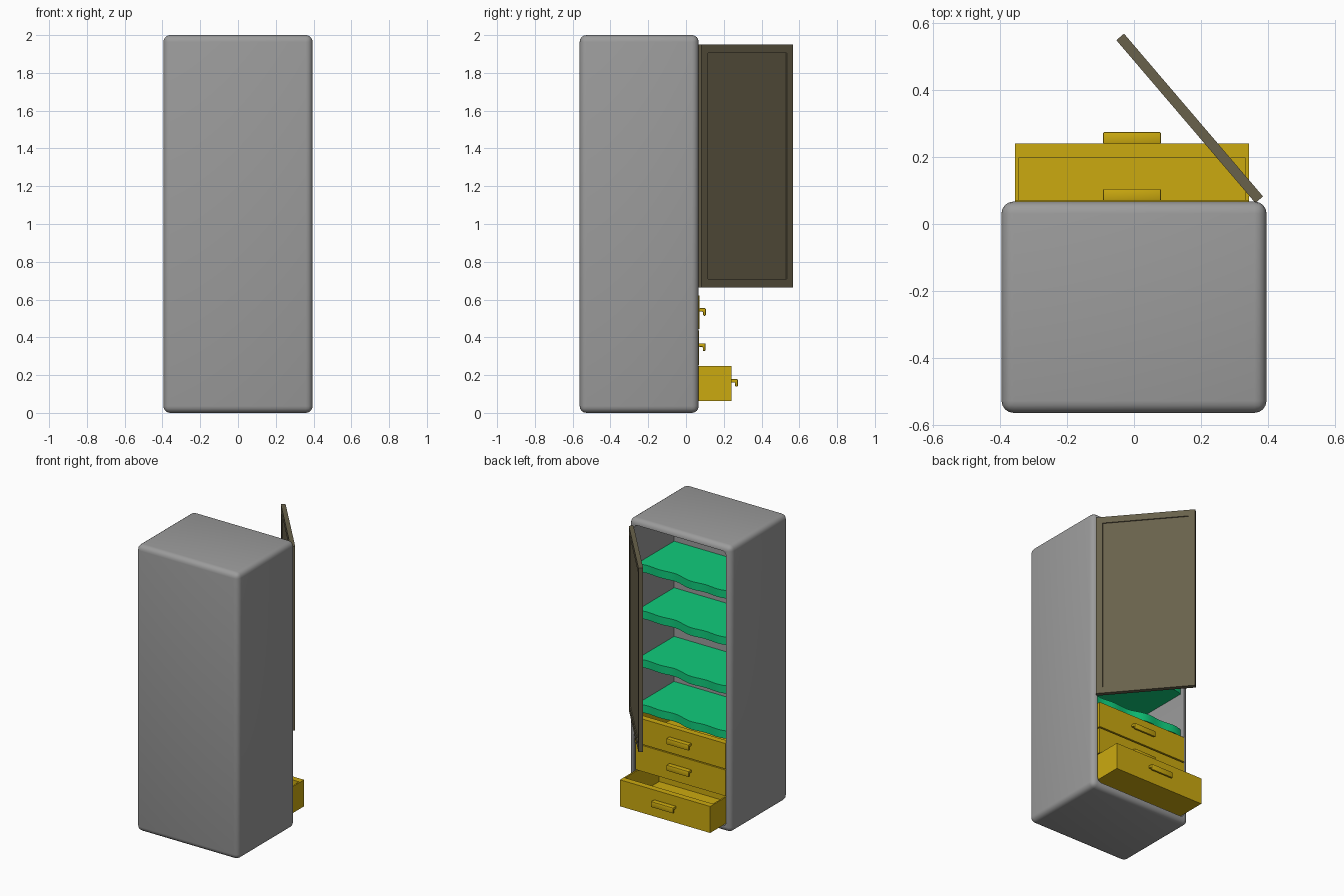
import bpy, bmesh, math
from mathutils import Matrix, Vector

cube = bpy.data.objects.get("Cube")
if cube:
    bpy.data.objects.remove(cube)


def material(name, rgb):
    m = bpy.data.materials.new(name)
    m.use_nodes = True
    m.diffuse_color = (*rgb, 1)
    m.node_tree.nodes["Principled BSDF"].inputs["Base Color"].default_value = (*rgb, 1)
    return m


GREY = material("grey", (0.33, 0.33, 0.33))
YELLOW = material("mustard yellow", (0.6, 0.4, 0.005))
GREEN = material("green", (0.005, 0.6, 0.2))
BROWN = material("olive brown", (0.14, 0.12, 0.07))


def box(lo, hi):
    bm = bmesh.new()
    bmesh.ops.create_cube(bm, size=1)
    lo, hi = Vector(lo), Vector(hi)
    for v in bm.verts:
        v.co = Vector([(a + b) / 2 + c * (b - a) for a, b, c in zip(lo, hi, v.co)])
    return bm


def finish(bm, name, mat, smooth=False):
    bmesh.ops.recalc_face_normals(bm, faces=bm.faces)
    mesh = bpy.data.meshes.new(name)
    bm.to_mesh(mesh)
    bm.free()
    ob = bpy.data.objects.new(name, mesh)
    bpy.context.collection.objects.link(ob)
    mesh.materials.append(mat)
    if smooth:
        bpy.ops.object.select_all(action='DESELECT')
        ob.select_set(True)
        bpy.context.view_layer.objects.active = ob
        bpy.ops.object.shade_smooth_by_angle(angle=math.radians(35))
    return ob


def face_towards(bm, direction):
    d = Vector(direction)
    bm.normal_update()
    return max((f for f in bm.faces if f.normal.dot(d) > 0.99), key=lambda f: f.calc_area())


def bevel(bm, edges, width, segments):
    bmesh.ops.bevel(bm, geom=edges, offset=width, segments=segments,
                    profile=0.5, affect='EDGES', clamp_overlap=True)


def hollow(bm, direction, rim, depth, corner):
    """Inset one face, push it inward and round the corners of the cavity."""
    face = face_towards(bm, direction)
    bmesh.ops.inset_region(bm, faces=[face], thickness=rim, use_even_offset=True)
    new = bmesh.ops.extrude_face_region(bm, geom=[face])["geom"]
    verts = [g for g in new if isinstance(g, bmesh.types.BMVert)]
    bmesh.ops.translate(bm, verts=verts, vec=Vector(direction) * -depth)
    if face.is_valid:
        bmesh.ops.delete(bm, geom=[face], context='FACES_ONLY')
    if corner:
        d = Vector(direction)
        walls = {e for v in verts for e in v.link_edges
                 if abs((e.verts[0].co - e.verts[1].co).normalized().dot(d)) > 0.99}
        bevel(bm, list(walls), corner, 4)


def prism(points, axis, start, length):
    """Extrude a closed outline along an axis (0 = x, 2 = z)."""
    bm = bmesh.new()
    place = (lambda a, b: (start, a, b)) if axis == 0 else (lambda a, b: (a, b, start))
    f = bm.faces.new([bm.verts.new(place(a, b)) for a, b in points])
    new = bmesh.ops.extrude_face_region(bm, geom=[f])["geom"]
    step = Vector((0, 0, 0))
    step[axis] = length
    bmesh.ops.translate(bm, verts=[g for g in new if isinstance(g, bmesh.types.BMVert)], vec=step)
    return bm


# Rounded cabinet shell, open towards +y
bm = box((-0.395, -0.563, 0), (0.395, 0.067, 2))
bevel(bm, bm.edges[:], 0.036, 4)
hollow(bm, (0, 1, 0), 0.003, 0.445, 0.03)
finish(bm, "cabinet_body", GREY, True)

# Shelves with a wavy front edge
for i, top in enumerate((0.695, 1.01, 1.35, 1.675)):
    wave = []
    for k in range(33):
        x = -0.356 + 0.712 * k / 32
        wave.append((x, 0.035 - 0.016 * math.sin(x * 9) - 0.008 * math.sin(x * 26)))
    outline = wave + [(0.356, -0.377), (-0.356, -0.377)]
    finish(prism(outline, 2, top - 0.055, 0.055), f"shelf_{i + 1}", GREEN, True)

# Drawers with hooked pulls; the lowest is pulled out
for name, bottom, top, front in (("lower", 0.062, 0.247, 0.24),
                                 ("middle", 0.254, 0.436, 0.069),
                                 ("upper", 0.444, 0.622, 0.071)):
    bm = box((-0.355, front - 0.43, bottom), (0.343, front, top))
    hollow(bm, (0, 0, 1), 0.01, top - bottom - 0.015, 0)
    for v in bm.verts:                      # thicken the front panel
        if front - 0.02 < v.co.y < front - 0.005:
            v.co.y = front - 0.043
    finish(bm, name + "_drawer", YELLOW)

    z = top - 0.068
    hook = [(front - 0.002, z), (front + 0.034, z), (front + 0.034, z - 0.04),
            (front + 0.02, z - 0.04), (front + 0.02, z - 0.018), (front - 0.002, z - 0.018)]
    bm = prism(hook, 0, -0.092, 0.172)
    bevel(bm, bm.edges[:], 0.004, 2)
    finish(bm, name + "_drawer_pull", YELLOW, True)

# Door swung open on its hinge, with a sunken panel on each side
bm = box((-0.319, -0.015, -0.643), (0.319, 0.015, 0.643))
for side in (-1, 1):
    hollow(bm, (0, side, 0), 0.044, 0.007, 0)
bm.transform(Matrix.Translation((0.166, 0.315, 1.307))
             @ Matrix.Rotation(math.radians(130.5), 4, 'Z'))
finish(bm, "door", BROWN)
